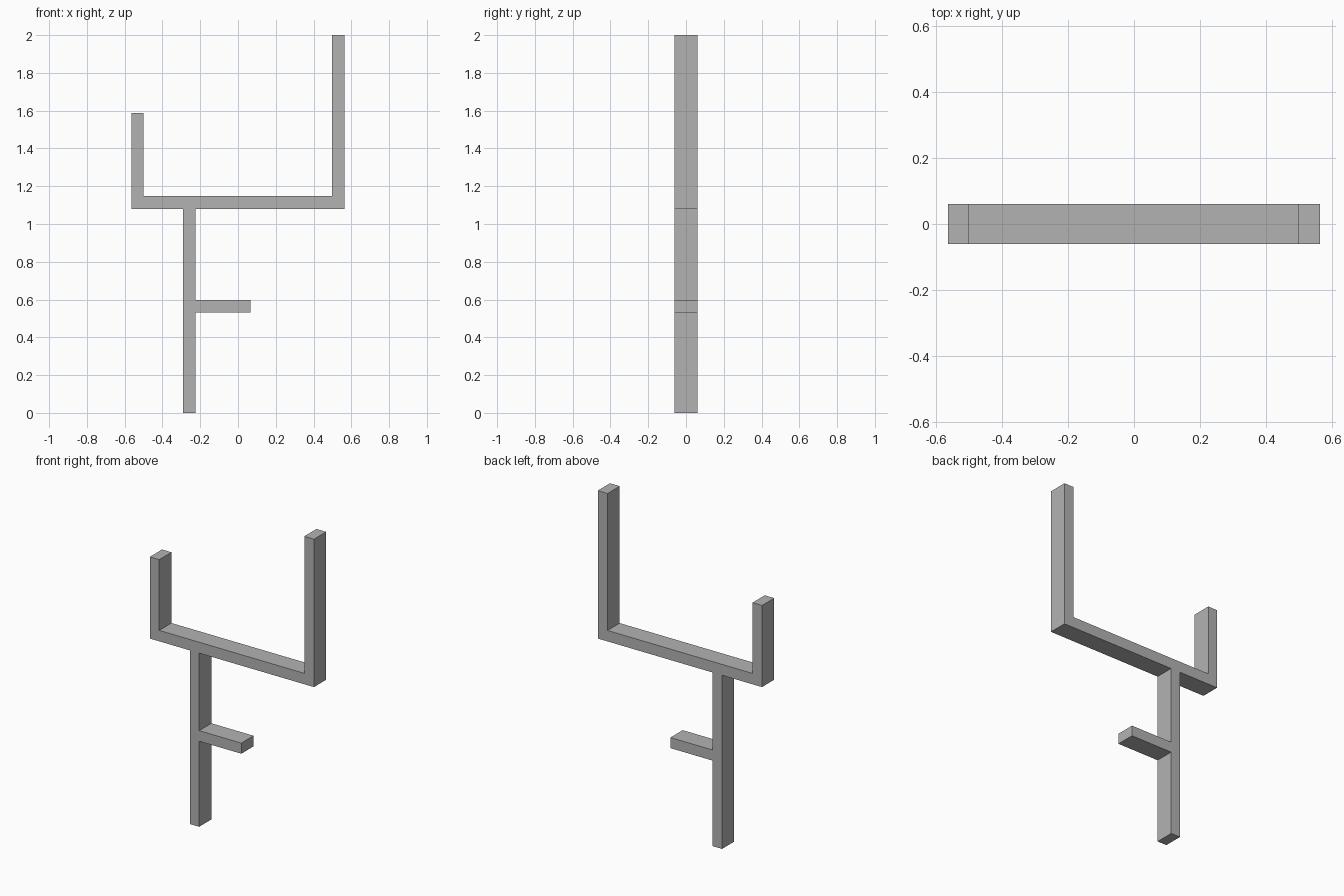
import bpy, bmesh

if "Cube" in bpy.data.objects:
    bpy.data.objects.remove(bpy.data.objects["Cube"])

HALF_DEPTH = 0.06

grey = bpy.data.materials.new("plain grey")
grey.diffuse_color = (0.45, 0.45, 0.45, 1)
grey.use_nodes = True
grey.node_tree.nodes["Principled BSDF"].inputs["Base Color"].default_value = grey.diffuse_color

# Front outline (x, z) of the branching frame, counter-clockwise
outline = [
    (-0.29, 0), (-0.225, 0),                                # post foot
    (-0.225, 0.532), (0.065, 0.532),                        # side branch
    (0.065, 0.598), (-0.225, 0.598),
    (-0.225, 1.08), (0.565, 1.08),                          # crossbar underside
    (0.565, 2.0), (0.498, 2.0),                             # tall upright
    (0.498, 1.148), (-0.50, 1.148),                         # crossbar top
    (-0.50, 1.588), (-0.565, 1.588),                        # short upright
    (-0.565, 1.08), (-0.29, 1.08),
]

# Extrude the outline front to back
bm = bmesh.new()
front = bm.faces.new([bm.verts.new((x, -HALF_DEPTH, z)) for x, z in outline])
ext = bmesh.ops.extrude_face_region(bm, geom=[front], use_keep_orig=True)
back = [v for v in ext["geom"] if isinstance(v, bmesh.types.BMVert)]
bmesh.ops.translate(bm, verts=back, vec=(0, 2 * HALF_DEPTH, 0))
bmesh.ops.recalc_face_normals(bm, faces=bm.faces)

mesh = bpy.data.meshes.new("branching_frame")
bm.to_mesh(mesh)
bm.free()
mesh.materials.append(grey)
frame = bpy.data.objects.new("branching_frame", mesh)
bpy.context.collection.objects.link(frame)
